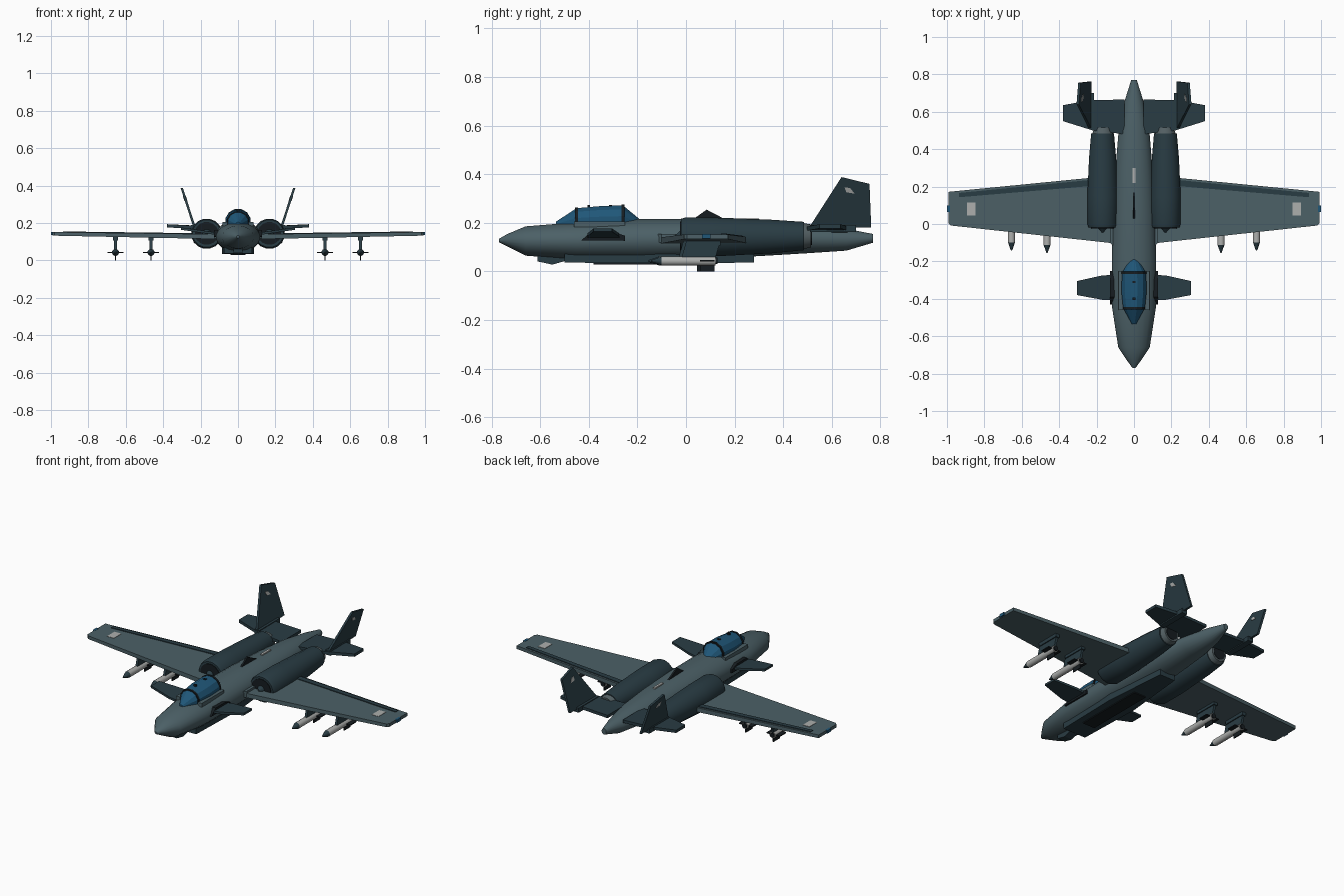
import bpy, bmesh, math
from mathutils import Vector

if "Cube" in bpy.data.objects:
    bpy.data.objects.remove(bpy.data.objects["Cube"])


def mat(name, r, g, b):
    m = bpy.data.materials.new(name)
    m.diffuse_color = (r, g, b, 1)
    m.use_nodes = True
    m.node_tree.nodes["Principled BSDF"].inputs["Base Color"].default_value = m.diffuse_color
    return m


GREY = mat("slate grey", 0.072, 0.118, 0.135)
DARK = mat("dark slate", 0.022, 0.045, 0.057)
BLACK = mat("near black", 0.008, 0.012, 0.015)
BLUE = mat("canopy blue", 0.014, 0.095, 0.19)
PALE = mat("pale grey", 0.42, 0.43, 0.42)
STEEL = mat("exhaust steel", 0.09, 0.12, 0.13)


def make(name, verts, faces, material, mirror=False, smooth=0):
    me = bpy.data.meshes.new(name)
    me.from_pydata([tuple(v) for v in verts], [], faces)
    bm = bmesh.new()
    bm.from_mesh(me)
    bmesh.ops.recalc_face_normals(bm, faces=bm.faces)
    bm.to_mesh(me)
    bm.free()
    me.materials.append(material)
    ob = bpy.data.objects.new(name, me)
    bpy.context.collection.objects.link(ob)
    if smooth:
        bpy.ops.object.select_all(action='DESELECT')
        ob.select_set(True)
        bpy.context.view_layer.objects.active = ob
        bpy.ops.object.shade_smooth_by_angle(angle=math.radians(smooth))
    if mirror:
        ob.modifiers.new("Mirror", 'MIRROR').use_mirror_merge = False
    return ob


def loft(name, sections, material, n=16, cx=0.0, **kw):
    """Rings along y; each section is (y, half width, bottom z, top z)."""
    verts, faces = [], []
    for y, w, lo, hi in sections:
        for i in range(n):
            a = 2 * math.pi * (i + 0.5) / n
            verts.append((cx + w * math.cos(a), y, (lo + hi) / 2 + (hi - lo) / 2 * math.sin(a)))
    for s in range(len(sections) - 1):
        for i in range(n):
            j = (i + 1) % n
            faces.append((s * n + i, s * n + j, s * n + n + j, s * n + n + i))
    faces += [tuple(range(n)), tuple(range(len(verts) - n, len(verts)))]
    return make(name, verts, faces, material, **kw)


def slab(name, pts, offset, material, **kw):
    """Prism made from a 3D outline and an offset."""
    n, off = len(pts), Vector(offset)
    verts = [Vector(p) for p in pts] + [Vector(p) + off for p in pts]
    faces = [tuple(range(n)), tuple(range(n, 2 * n))]
    faces += [(i, (i + 1) % n, n + (i + 1) % n, n + i) for i in range(n)]
    return make(name, verts, faces, material, **kw)


def box(name, x0, x1, y0, y1, z0, z1, material, **kw):
    return slab(name, [(x0, y0, z0), (x1, y0, z0), (x1, y1, z0), (x0, y1, z0)],
                (0, 0, z1 - z0), material, **kw)


# Fuselage
loft("fuselage", [(-.77, .008, .122, .136), (-.735, .034, .104, .156), (-.66, .085, .066, .188),
                  (-.45, .118, .05, .205), (-.2, .12, .045, .218), (.05, .115, .052, .218),
                  (.3, .1, .064, .212), (.5, .083, .076, .198), (.66, .05, .087, .178),
                  (.77, .015, .12, .156)], GREY, n=20, smooth=35)

# Canopy with its bows
loft("canopy", [(-.535, .012, .18, .207), (-.45, .06, .15, .264), (-.36, .07, .15, .272),
                (-.26, .066, .15, .276), (-.19, .022, .17, .217)], BLUE, n=12, smooth=20)
for i, (y, w, top) in enumerate([(-.45, .062, .267), (-.26, .068, .279)]):
    loft(f"canopy_bow_{i}", [(y - .006, w, .148, top), (y + .006, w, .148, top)], BLACK, n=12)
for i, y in enumerate((-.40, -.31)):
    box(f"canopy_latch_{i}", -.008, .008, y - .006, y + .006, .262, .276, BLACK)
box("canopy_sill", .058, .084, -.46, -.25, .185, .208, GREY, mirror=True)

# Spine blade and spine marking
slab("spine_blade", [(-.005, .02, .21), (-.005, .085, .256), (-.005, .15, .222), (-.005, .18, .21)],
     (.01, 0, 0), BLACK)
box("spine_marking", -.007, .007, .22, .30, .21, .219, PALE)

# Belly tray and chin sensor
slab("belly_tray", [(-.075, -.5, .038), (.075, -.5, .038), (.085, -.1, .036),
                    (.05, .28, .038), (-.05, .28, .038), (-.085, -.1, .036)], (0, 0, .04), DARK)
box("belly_door", -.04, .04, -.38, .05, .031, .037, BLACK)
slab("chin_sensor", [(-.025, -.61, .075), (-.025, -.61, .043), (-.025, -.55, .03),
                     (-.025, -.5, .044), (-.025, -.49, .075)], (.05, 0, 0), DARK)

# Engine nacelles, intakes and exhausts
loft("nacelle", [(-.02, .076, .072, .22), (0, .083, .064, .226), (.15, .083, .064, .224),
                 (.35, .074, .075, .216), (.485, .062, .088, .207)], DARK, n=16, cx=.168,
     mirror=True, smooth=35)
loft("intake", [(-.024, .064, .086, .208), (-.01, .064, .086, .208)], BLACK, n=16, cx=.168, mirror=True)
loft("intake_spinner", [(-.045, .004, .143, .151), (-.02, .026, .121, .173)], DARK, n=12,
     cx=.168, mirror=True, smooth=35)
loft("exhaust", [(.48, .058, .092, .203), (.515, .048, .1, .195)], STEEL, n=16, cx=.166,
     mirror=True, smooth=35)
loft("exhaust_core", [(.51, .038, .11, .185), (.518, .038, .11, .185)], BLACK, n=16, cx=.166, mirror=True)


# Wings: flat tapered panels with slight dihedral
def top(x):
    return .141 + .013 * x


def on_wing(pts, lift=0.0):
    return [(x, y, top(x) + lift) for x, y in pts]


wing = [(0, -.115), (.98, -.008), (.992, .005), (.992, .172), (.2, .25), (0, .25)]
up = on_wing(wing)
down = [(x, y, z - .027 + .008 * x) for x, y, z in up]
n = len(wing)
make("wing", up + down, [tuple(range(n)), tuple(range(n, 2 * n))] +
     [(i, (i + 1) % n, n + (i + 1) % n, n + i) for i in range(n)], GREY, mirror=True)
slab("flap", on_wing([(.23, .203), (.935, .143), (.935, .166), (.23, .236)], -.002),
     (0, 0, .006), DARK, mirror=True)
slab("wing_marking", on_wing([(.848, .045), (.892, .045), (.892, .115), (.848, .115)], -.002),
     (0, 0, .004), PALE, mirror=True)
box("wingtip_light", .985, 1.0, .065, .1, .137, .155, BLUE, mirror=True)
slab("wing_root_fairing", [(.1, -.13, .12), (.128, -.1, .12), (.128, .2, .12), (.1, .2, .12)],
     (0, 0, .035), GREY, mirror=True)

# Canards and their root fairings
slab("canard", [(.1, -.405, .137), (.17, -.405, .146), (.305, -.38, .166), (.305, -.305, .166),
                (.17, -.275, .146), (.1, -.272, .137)], (0, 0, .013), DARK, mirror=True)
slab("canard_fairing", [(.1, -.43, .13), (.1, -.39, .166), (.1, -.3, .166), (.1, -.25, .148),
                        (.1, -.25, .128)], (.027, 0, 0), BLACK, mirror=True)

# Tailplanes
slab("tailplane", [(.05, .48, .163), (.22, .50, .17), (.38, .55, .179), (.38, .635, .179),
                   (.23, .663, .17), (.05, .665, .163)], (0, 0, .017), DARK, mirror=True)


# Canted tail fins with a marking on both sides
def on_fin(pts, dx=0.0):
    return [(.226 + .065 * (z - .18) / .2 + dx, y, z) for y, z in pts]


slab("tail_fin", on_fin([(.505, .18), (.64, .39), (.755, .362), (.762, .183)]),
     (.013, 0, 0), DARK, mirror=True)
mark = [(.652, .348), (.675, .345), (.694, .322), (.66, .327)]
slab("fin_marking", on_fin(mark, -.002), (.017, 0, 0), PALE, mirror=True)
box("fin_foot", .215, .25, .51, .7, .165, .192, DARK, mirror=True)

# Underwing missiles on pylons
for tag, x, y in (("inner", .465, 0), ("outer", .655, .012)):
    loft(f"{tag}_missile_body", [(y - .112, .019, .026, .064), (y + .11, .019, .026, .064)], PALE,
         n=12, cx=x, mirror=True, smooth=35)
    loft(f"{tag}_missile_nose", [(y - .155, .003, .042, .048), (y - .112, .019, .026, .064)], DARK,
         n=12, cx=x, mirror=True, smooth=35)
    loft(f"{tag}_missile_nozzle", [(y + .11, .014, .031, .059), (y + .118, .014, .031, .059)], BLACK,
         n=12, cx=x, mirror=True)
    box(f"{tag}_missile_fin_upright", x - .003, x + .003, y + .045, y + .105, .002, .088, BLACK, mirror=True)
    box(f"{tag}_missile_fin_level", x - .043, x + .043, y + .045, y + .105, .042, .048, BLACK, mirror=True)
    slab(f"{tag}_pylon", [(x - .007, y - .03, .06), (x - .007, y + .11, .06),
                          (x - .007, y + .13, .13), (x - .007, y - .01, .13)],
         (.014, 0, 0), DARK, mirror=True)
    box(f"{tag}_pylon_mount", x - .013, x + .013, y - .01, y + .13, .108, .13, DARK, mirror=True)

# Rest the lowest fin on the ground
for ob in bpy.context.collection.objects:
    ob.location.z -= .002
